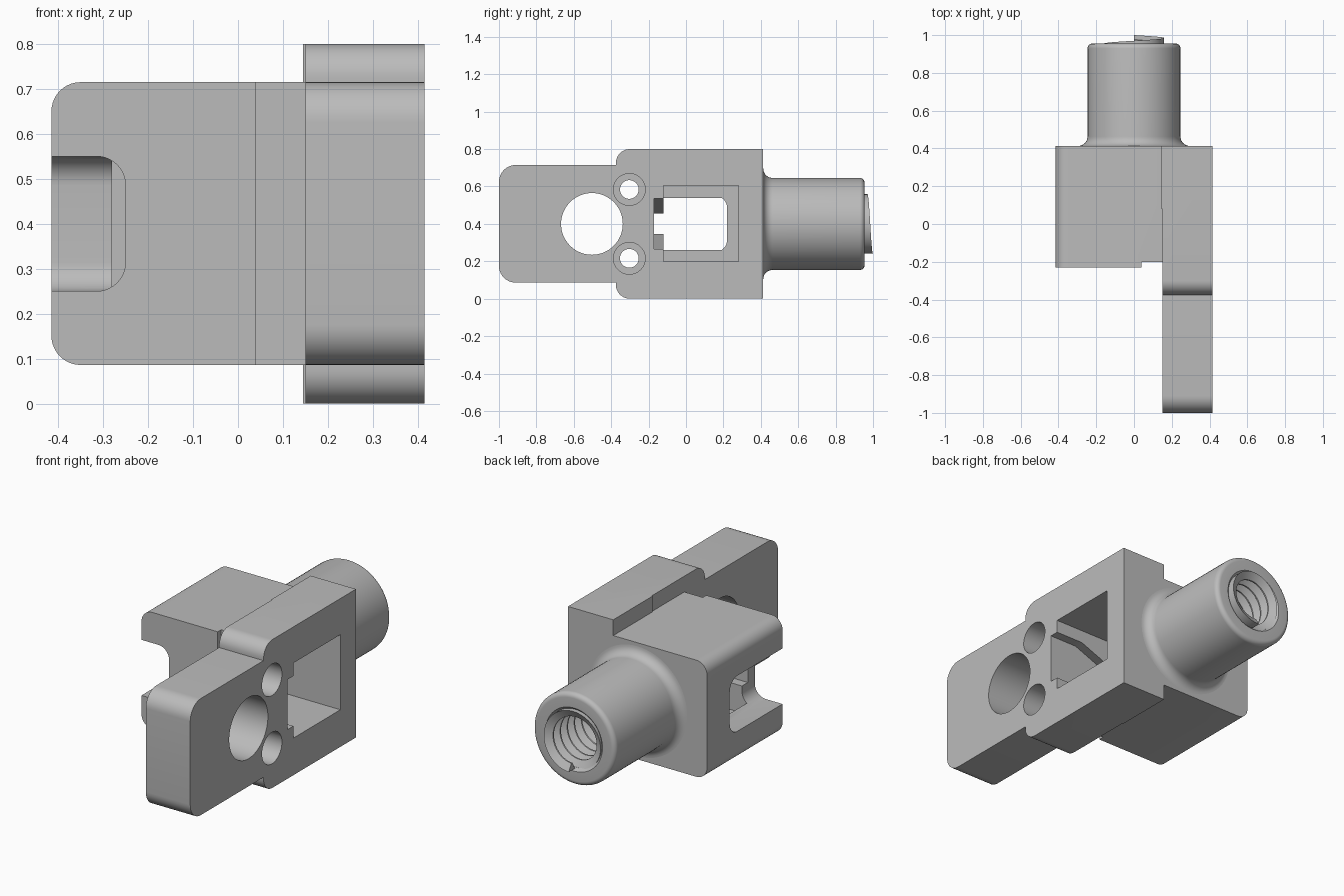
import bpy, bmesh
from math import sin, cos, pi, radians
from mathutils import Vector

cube = bpy.data.objects.get("Cube")
if cube:
    bpy.data.objects.remove(cube, do_unlink=True)

grey = bpy.data.materials.new("plain_grey")
grey.use_nodes = True
COLOUR = (0.5, 0.5, 0.5, 1)
grey.diffuse_color = COLOUR
grey.node_tree.nodes["Principled BSDF"].inputs["Base Color"].default_value = COLOUR


def finish(name, bm):
    bmesh.ops.recalc_face_normals(bm, faces=bm.faces)
    mesh = bpy.data.meshes.new(name)
    bm.to_mesh(mesh)
    bm.free()
    mesh.materials.append(grey)
    obj = bpy.data.objects.new(name, mesh)
    bpy.context.collection.objects.link(obj)
    return obj


def arc(centre, a, b, r, steps=10):
    """Quarter arc running from centre + a*r to centre + b*r."""
    return [centre + (a * cos(t) + b * sin(t)) * r
            for t in (i * pi / 2 / steps for i in range(steps + 1))]


def rounded(corners):
    """Outline from (u, v, radius) right-angled corners."""
    out = []
    for i, (u, v, r) in enumerate(corners):
        p = Vector((u, v))
        if not r:
            out.append(p)
            continue
        a = (Vector(corners[i - 1][:2]) - p).normalized()
        b = (Vector(corners[(i + 1) % len(corners)][:2]) - p).normalized()
        out += arc(p + (a + b) * r, -b, -a, r)
    return out


def prism(name, axis, outline, lo, hi):
    """Extrude a (y,z) outline along x, or an (x,z) outline along y."""
    bm = bmesh.new()
    place = (lambda p, d: (d, p[0], p[1])) if axis == "x" else (lambda p, d: (p[0], d, p[1]))
    face = bm.faces.new([bm.verts.new(place(p, lo)) for p in outline])
    ext = bmesh.ops.extrude_face_region(bm, geom=[face])
    shift = Vector(place((0, 0), hi - lo))
    bmesh.ops.translate(bm, vec=shift, verts=[g for g in ext["geom"] if isinstance(g, bmesh.types.BMVert)])
    return finish(name, bm)


def rect(u0, v0, u1, v1, low_r=0, high_r=0):
    return rounded([(u0, v0, low_r), (u1, v0, high_r), (u1, v1, high_r), (u0, v1, low_r)])


def circle(u, v, r, n=48):
    return [(u + r * cos(2 * pi * i / n), v + r * sin(2 * pi * i / n)) for i in range(n)]


def combine(target, tool, operation):
    mod = target.modifiers.new(operation, "BOOLEAN")
    mod.operation, mod.solver, mod.object = operation, "EXACT", tool
    bpy.ops.object.select_all(action="DESELECT")
    bpy.context.view_layer.objects.active = target
    target.select_set(True)
    bpy.ops.object.modifier_apply(modifier=mod.name)
    bpy.data.objects.remove(tool, do_unlink=True)


def smooth(obj):
    bpy.ops.object.select_all(action="DESELECT")
    bpy.context.view_layer.objects.active = obj
    obj.select_set(True)
    bpy.ops.object.shade_smooth_by_angle(angle=radians(30))


# Main block with rounded outer edges and a shallow front step
BACK, MID = 0.413, 0.4
body = prism("clamp_body", "y", rect(-0.415, 0.086, 0.2, 0.715, low_r=0.065), -0.23, BACK)
combine(body, prism("step_cut", "y", rect(0.04, 0, 0.3, 1), -0.4, -0.2), "DIFFERENCE")

# Side plate with the forward tongue, plus its slightly thicker rear half
side = rounded([(-1, 0.086, 0.09), (-0.375, 0.086, 0), (-0.375, 0, 0.075), (BACK, 0, 0),
                (BACK, 0.8, 0), (-0.375, 0.8, 0.075), (-0.375, 0.715, 0), (-1, 0.715, 0.09)])
combine(body, prism("side_plate", "x", side, 0.15, 0.415), "UNION")
combine(body, prism("rear_strip", "x", rect(0.08, 0, BACK, 0.8), 0.145, 0.2), "UNION")

# Square pocket and the open slot on the far side
combine(body, prism("pocket_cut", "x", rect(-0.12, 0.2, 0.28, 0.605), -0.28, 0.6), "DIFFERENCE")
slot = prism("slot_cut", "y", rect(-0.6, 0.25, -0.25, 0.55, high_r=0.065), -0.4, 0.5)
combine(slot, prism("slot_end", "x", rect(-0.5, 0.25, 0.22, 0.55, high_r=0.065), -0.7, 0.1), "INTERSECT")
combine(body, slot, "DIFFERENCE")

# Tapering notch in the front wall of the pocket
half = [(0.6, 0.135), (0.25, 0.135), (0.05, 0.055), (-0.3, 0.055)]
notch = [(x, MID + h) for x, h in half] + [(x, MID - h) for x, h in reversed(half)]
combine(body, prism("notch_cut", "y", notch, -0.17, -0.1), "DIFFERENCE")

# Large tongue hole and two counterbored screw holes
combine(body, prism("tongue_hole", "x", circle(-0.503, MID, 0.165, 64), 0, 0.6), "DIFFERENCE")
for s in (-1, 1):
    z = MID + s * 0.184
    combine(body, prism("screw_hole", "x", circle(-0.303, z, 0.05), 0, 0.6), "DIFFERENCE")
    combine(body, prism("counterbore", "x", circle(-0.303, z, 0.085), 0.3, 0.6), "DIFFERENCE")
smooth(body)

# Round boss turned from one profile, with a blind bore
R, TIP, BORE = 0.246, 0.955, 0.155
U, V = Vector((1, 0)), Vector((0, 1))
profile = [Vector(p) for p in ((0, 0.44), (BORE, 0.44), (BORE, TIP - 0.015), (BORE + 0.015, TIP))]
profile += arc(Vector((R - 0.025, TIP - 0.025)), V, U, 0.025, 6)
profile += arc(Vector((R + 0.05, BACK + 0.05)), -U, -V, 0.05, 8)
profile += [Vector((R + 0.05, BACK - 0.02)), Vector((0, BACK - 0.02))]
bm = bmesh.new()
verts = [bm.verts.new((p.x, p.y, MID)) for p in profile]
edges = [bm.edges.new(pair) for pair in zip(verts, verts[1:])]
bmesh.ops.spin(bm, geom=verts + edges, cent=(0, 0, MID), axis=(0, 1, 0),
               angle=2 * pi, steps=72, use_duplicate=False)
bmesh.ops.remove_doubles(bm, verts=bm.verts, dist=0.0005)
smooth(finish("round_boss", bm))

# Internal thread: triangular ridge along a helix, ending just past the mouth
PITCH, TURNS, STEPS = 0.06, 8, 40
bm = bmesh.new()
rings = []
for i in range(TURNS * STEPS + 1):
    back = i / STEPS
    y, t = 0.973 - PITCH * back, -pi / 2 + 2 * pi * back
    rings.append([bm.verts.new((r * cos(t), y + dy, MID + r * sin(t)))
                  for r, dy in ((BORE + 0.004, 0.027), (BORE - 0.035, 0.004),
                                (BORE - 0.035, -0.004), (BORE + 0.004, -0.027))])
for a, b in zip(rings, rings[1:]):
    for k in range(4):
        j = (k + 1) % 4
        bm.faces.new((a[k], a[j], b[j], b[k]))
bm.faces.new(rings[0])
bm.faces.new(rings[-1])
smooth(finish("internal_thread", bm))
